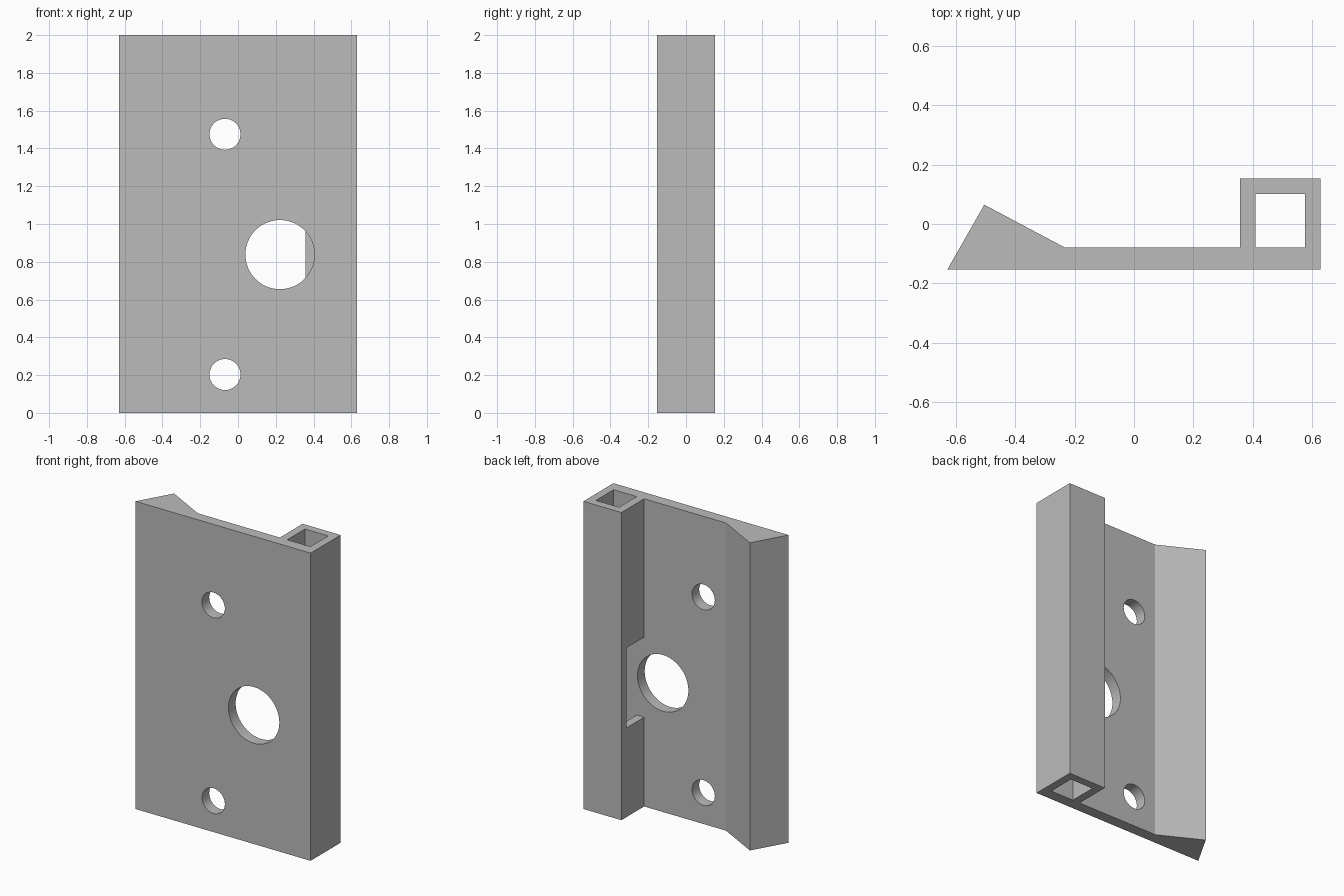
import bpy
import bmesh
from mathutils import Matrix, Vector

default = bpy.data.objects.get("Cube")
if default:
    bpy.data.objects.remove(default, do_unlink=True)

grey = bpy.data.materials.new("plain grey")
grey.use_nodes = True
colour = (0.5, 0.5, 0.5, 1)
grey.diffuse_color = colour
grey.node_tree.nodes["Principled BSDF"].inputs["Base Color"].default_value = colour

HEIGHT = 2.0
BACK_OF_PLATE = -0.08
CAVITY_BACK = 0.102


def make_object(name, bm):
    bmesh.ops.recalc_face_normals(bm, faces=bm.faces)
    mesh = bpy.data.meshes.new(name)
    bm.to_mesh(mesh)
    bm.free()
    mesh.materials.append(grey)
    obj = bpy.data.objects.new(name, mesh)
    bpy.context.collection.objects.link(obj)
    return obj


def prism(name, outline, z0, z1):
    """Extrude a plan outline upwards from z0 to z1."""
    bm = bmesh.new()
    face = bm.faces.new([bm.verts.new((x, y, z0)) for x, y in outline])
    result = bmesh.ops.extrude_face_region(bm, geom=[face])
    verts = [v for v in result["geom"] if isinstance(v, bmesh.types.BMVert)]
    bmesh.ops.translate(bm, verts=verts, vec=Vector((0, 0, z1 - z0)))
    return make_object(name, bm)


def block(name, x0, x1, y0, y1, z0, z1):
    return prism(name, [(x0, y0), (x1, y0), (x1, y1), (x0, y1)], z0, z1)


def drill(name, x, z, radius):
    """Round cutter through the thin plate only."""
    bm = bmesh.new()
    place = Matrix.Translation((x, -0.125, z)) @ Matrix.Rotation(1.5707963, 4, "X")
    bmesh.ops.create_cone(bm, cap_ends=True, segments=64, radius1=radius,
                          radius2=radius, depth=0.15, matrix=place)
    return make_object(name, bm)


def cut(target, cutter):
    cutter.hide_render = True
    mod = target.modifiers.new("cut", "BOOLEAN")
    mod.operation = "DIFFERENCE"
    mod.solver = "EXACT"
    mod.object = cutter
    bpy.context.view_layer.objects.active = target
    bpy.ops.object.modifier_apply(modifier=mod.name)
    bpy.data.objects.remove(cutter, do_unlink=True)


# Plate with wedge-shaped edge and square rail
bracket = prism("bracket_plate", [
    (-0.63, -0.154), (0.63, -0.154), (0.63, 0.154), (0.357, 0.154),
    (0.357, BACK_OF_PLATE), (-0.232, BACK_OF_PLATE), (-0.505, 0.065),
], 0, HEIGHT)

# Hollow of the rail
cut(bracket, block("rail_hollow", 0.41, 0.577, BACK_OF_PLATE, CAVITY_BACK,
                   -0.1, HEIGHT + 0.1))
# Window through the inner wall of the rail
cut(bracket, block("rail_window", 0.3, 0.45, BACK_OF_PLATE, CAVITY_BACK, 0.58, 1.1))
# Screw holes and large opening
for z in (0.203, 1.475):
    cut(bracket, drill("screw_hole", -0.069, z, 0.082))
cut(bracket, drill("large_hole", 0.222, 0.838, 0.183))

# Smooth hole walls, crisp edges
bpy.ops.object.select_all(action="DESELECT")
bracket.select_set(True)
bpy.context.view_layer.objects.active = bracket
bpy.ops.object.shade_smooth_by_angle(angle=0.4)
